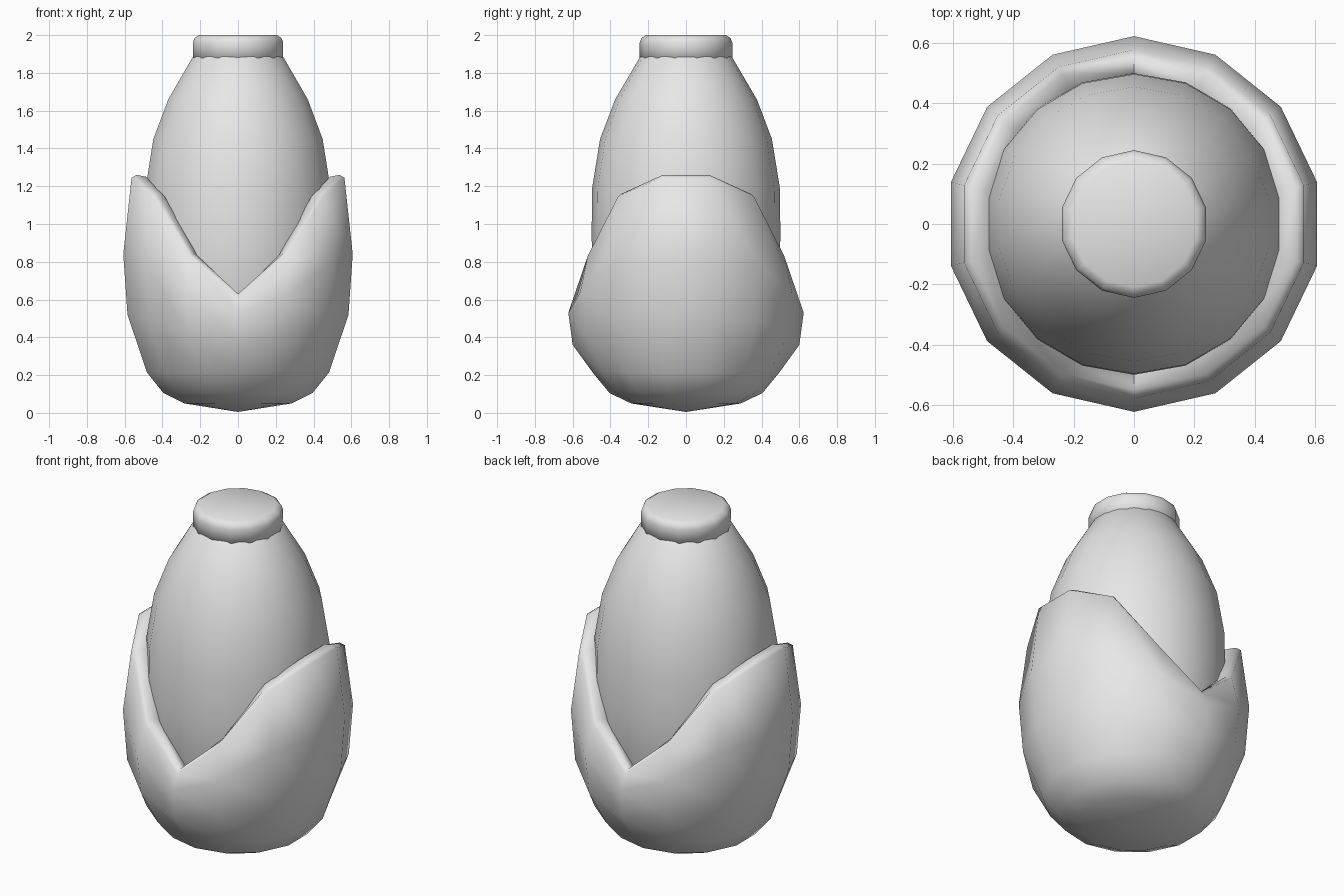
import bpy, bmesh, math

cube = bpy.data.objects.get("Cube")
if cube:
    bpy.data.objects.remove(cube)

grey = bpy.data.materials.new("plain_grey")
grey.use_nodes = True
grey.diffuse_color = (0.8, 0.8, 0.8, 1)
grey.node_tree.nodes["Principled BSDF"].inputs["Base Color"].default_value = (0.8, 0.8, 0.8, 1)


def lathe(name, sides, profile_at, bottom, top):
    """Skin rings around z; profile_at(column) gives (radius, height) pairs."""
    bm = bmesh.new()
    columns = []
    for c in range(sides):
        a = 2 * math.pi * c / sides
        columns.append([bm.verts.new((r * math.sin(a), r * math.cos(a), z))
                        for r, z in profile_at(c)])
    low, high = bm.verts.new((0, 0, bottom)), bm.verts.new((0, 0, top))
    for c in range(sides):
        one, two = columns[c], columns[(c + 1) % sides]
        bm.faces.new((low, one[0], two[0]))
        bm.faces.new((high, two[-1], one[-1]))
        for i in range(len(one) - 1):
            bm.faces.new((one[i], one[i + 1], two[i + 1], two[i]))
    bmesh.ops.recalc_face_normals(bm, faces=bm.faces)
    mesh = bpy.data.meshes.new(name)
    bm.to_mesh(mesh)
    bm.free()
    mesh.materials.append(grey)
    obj = bpy.data.objects.new(name, mesh)
    bpy.context.collection.objects.link(obj)
    bpy.ops.object.select_all(action='DESELECT')
    obj.select_set(True)
    bpy.context.view_layer.objects.active = obj
    bpy.ops.object.shade_smooth_by_angle(angle=math.radians(75))
    return obj


# Husk: two tall side lobes with a notch at the front and back
RISE = [0, 0.34, 0.84, 1]


def husk_profile(c):
    step = c % 7
    t = RISE[min(step, 7 - step)]
    rim = 0.63 + 0.63 * t
    return [(0.29, 0.05), (0.405, 0.105), (0.495, 0.215),
            (0.6, 0.36 + 0.16 * t), (0.623, 0.53 + 0.31 * t),
            (0.578, rim - 0.015), (0.55, rim), (0.5, rim - 0.01),
            (0.44, rim - 0.08)]


lathe("husk", 14, husk_profile, 0.005, 0.5)

# Cob: tapering body inside the husk
cob = [(0.2, 0.2), (0.4, 0.4), (0.48, 0.65), (0.5, 0.92), (0.497, 1.19),
       (0.455, 1.45), (0.375, 1.66), (0.243, 1.885), (0.15, 1.95)]
lathe("cob", 18, lambda c: cob, 0.15, 1.96)

# Cap: short rounded stub on the tip
cap = [(0.2, 1.86), (0.245, 1.88), (0.245, 1.96), (0.236, 1.985), (0.21, 2.0)]
lathe("tip_cap", 14, lambda c: cap, 1.86, 2.0)
